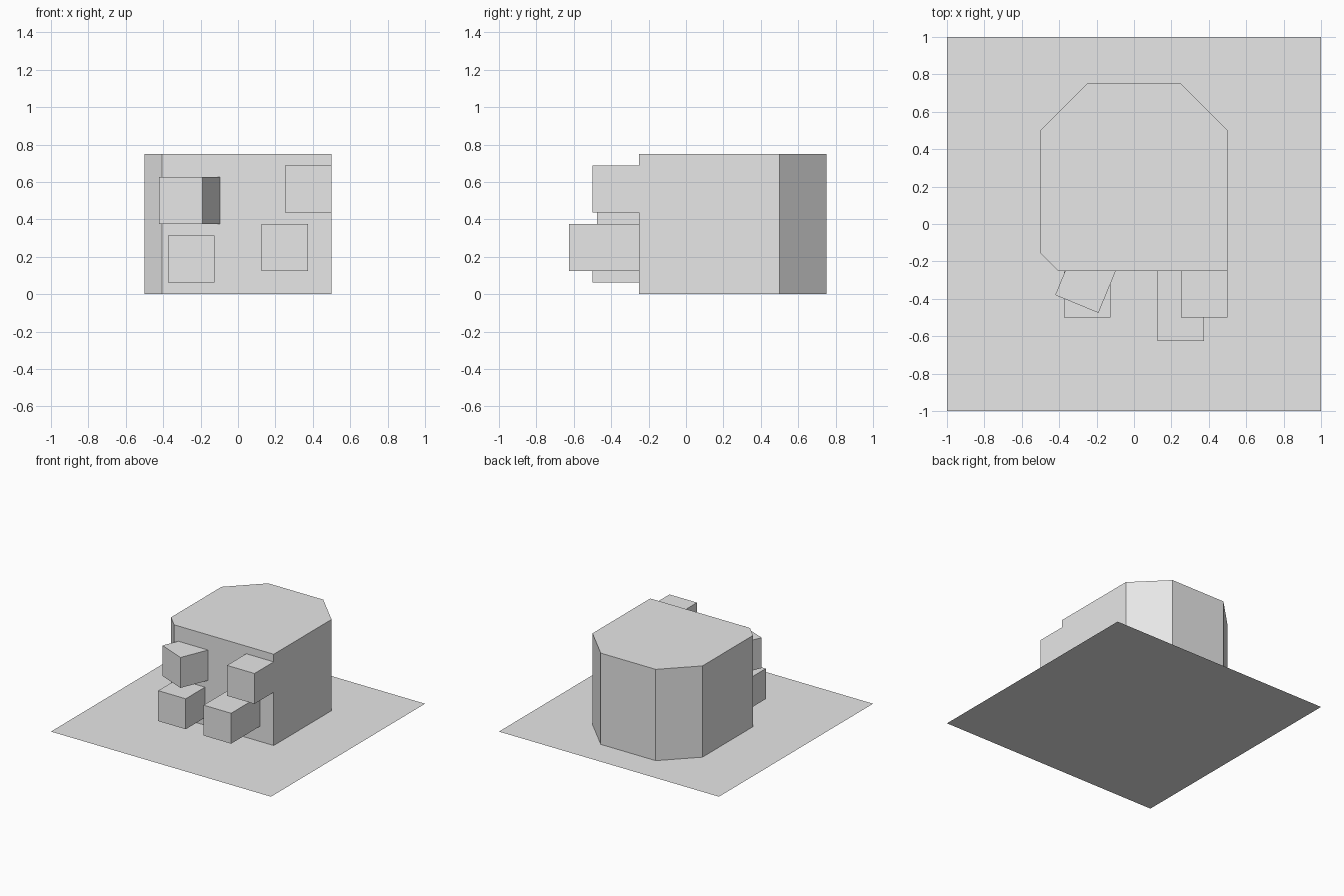
import bpy
import bmesh
from math import radians
from mathutils import Matrix

default = bpy.data.objects.get("Cube")
if default:
    bpy.data.objects.remove(default, do_unlink=True)

# One plain grey for everything
grey = bpy.data.materials.new("plain_grey")
grey.use_nodes = True
colour = (0.8, 0.8, 0.8, 1)
grey.diffuse_color = colour
grey.node_tree.nodes["Principled BSDF"].inputs["Base Color"].default_value = colour


def finish(name, bm):
    mesh = bpy.data.meshes.new(name)
    bm.to_mesh(mesh)
    bm.free()
    mesh.materials.append(grey)
    obj = bpy.data.objects.new(name, mesh)
    bpy.context.collection.objects.link(obj)
    return obj


def box(name, centre, size, turn=0):
    bm = bmesh.new()
    bmesh.ops.create_cube(bm, size=1, matrix=Matrix.Diagonal((*size, 1)))
    obj = finish(name, bm)
    obj.location = centre
    obj.rotation_euler.z = radians(turn)
    return obj


# Flat square ground sheet
bm = bmesh.new()
bmesh.ops.create_grid(bm, x_segments=1, y_segments=1, size=1)
finish("ground_sheet", bm)

# Main block with cut corners, open where it rests on the sheet
outline = [(-0.406, -0.25), (0.5, -0.25), (0.5, 0.5), (0.25, 0.75),
           (-0.25, 0.75), (-0.5, 0.5), (-0.5, -0.156)]
bm = bmesh.new()
base = bm.faces.new([bm.verts.new((x, y, 0)) for x, y in outline])
raised = bmesh.ops.extrude_face_region(bm, geom=[base])["geom"]
bmesh.ops.translate(bm, vec=(0, 0, 0.75),
                    verts=[v for v in raised if isinstance(v, bmesh.types.BMVert)])
bmesh.ops.recalc_face_normals(bm, faces=bm.faces)
bottom = [f for f in bm.faces if f.calc_center_median().z < 0.01]
bmesh.ops.delete(bm, geom=bottom, context="FACES_ONLY")
finish("main_block", bm)

# Holds standing out from the front wall
box("lower_right_hold", (-0.25, -0.375, 0.1875), (0.25, 0.25, 0.25))
box("lower_left_hold", (0.25, -0.4375, 0.25), (0.25, 0.375, 0.25))
box("upper_left_hold", (0.375, -0.375, 0.5625), (0.25, 0.25, 0.25))
box("turned_upper_right_hold", (-0.258, -0.312, 0.5), (0.25, 0.25, 0.25), -22.5)
